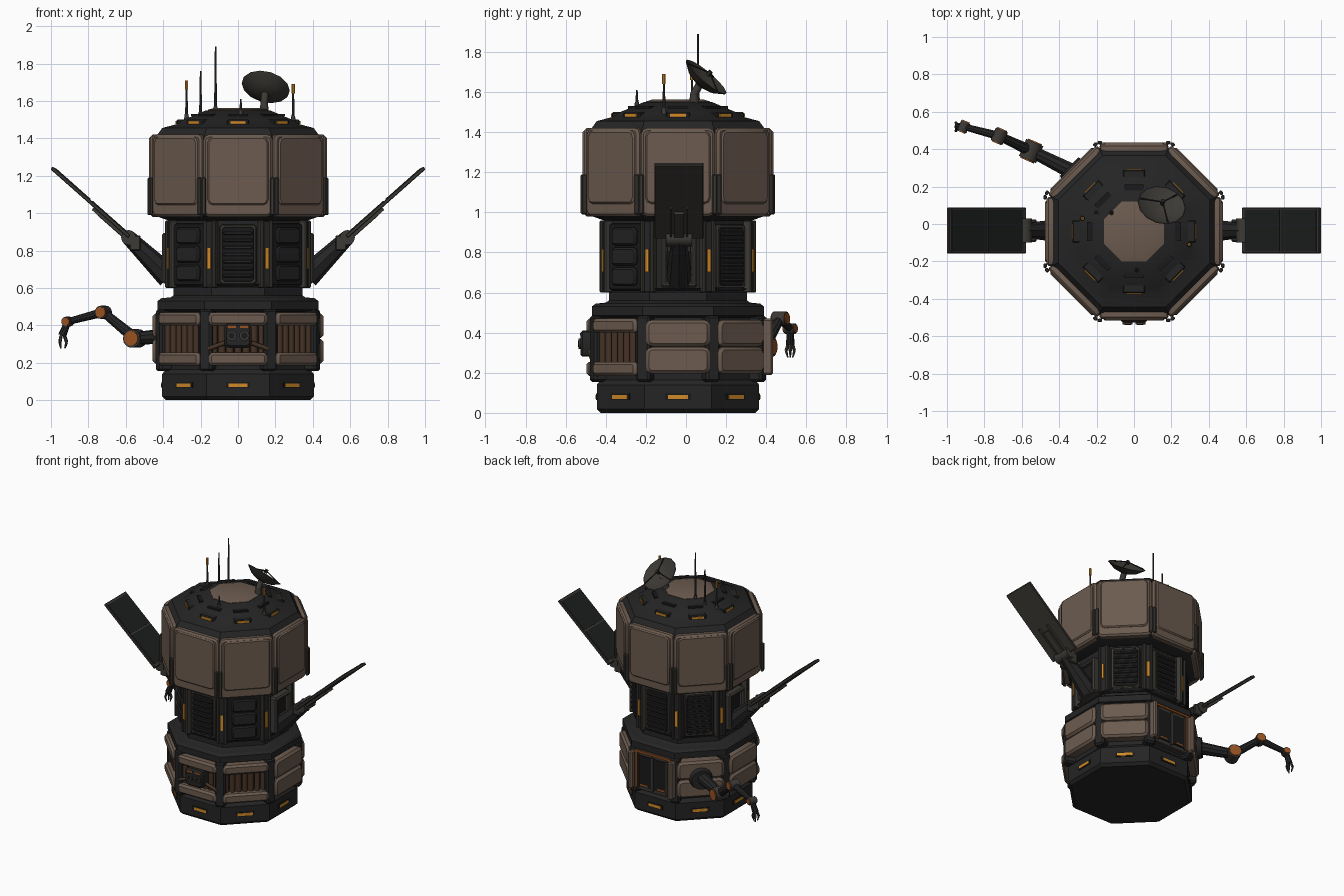
import bpy, bmesh
from math import radians, cos, sin, pi
from mathutils import Matrix, Vector

cube = bpy.data.objects.get("Cube")
if cube:
    bpy.data.objects.remove(cube)


def material(name, *rgb):
    m = bpy.data.materials.new(name)
    m.use_nodes = True
    m.diffuse_color = (*rgb, 1)
    m.node_tree.nodes["Principled BSDF"].inputs["Base Color"].default_value = (*rgb, 1)
    return m


BEIGE = material("beige_plating", 0.15, 0.105, 0.078)
DARK = material("dark_hull", 0.018, 0.018, 0.018)
BLACK = material("black_recess", 0.01, 0.01, 0.01)
METAL = material("grey_metal", 0.045, 0.041, 0.035)
ORANGE = material("orange_light", 0.65, 0.26, 0.02)
RUST = material("burnt_orange", 0.32, 0.085, 0.015)
BROWN = material("brown_tube", 0.06, 0.032, 0.018)
SOLAR = material("solar_cell", 0.012, 0.014, 0.014)

I = Matrix.Identity(4)
AXIS = Matrix.Translation((0, -0.04, 0))
parts = {}


def add(name, mat, bm, M):
    """Merge a primitive into the named part."""
    bm.transform(M)
    bmesh.ops.recalc_face_normals(bm, faces=bm.faces)
    tmp = bpy.data.meshes.new("tmp")
    bm.to_mesh(tmp)
    bm.free()
    parts.setdefault(name, (bmesh.new(), mat))[0].from_mesh(tmp)
    bpy.data.meshes.remove(tmp)


def box(name, mat, loc, size, M=I, bevel=0.006):
    bm = bmesh.new()
    bmesh.ops.create_cube(bm, size=1, matrix=Matrix.Translation(loc) @ Matrix.Diagonal((*size, 1)))
    if bevel:
        bmesh.ops.bevel(bm, geom=bm.edges[:], offset=bevel, segments=1, affect='EDGES')
    add(name, mat, bm, M)


def pad(name, mat, u, out, z, w, h, depth, M, r=0.025, edge=0.01):
    """Plate with rounded corners and a chamfered outer rim."""
    bm = bmesh.new()
    bmesh.ops.create_cube(bm, size=1, matrix=Matrix.Diagonal((w, depth, h, 1)))
    deep = [e for e in bm.edges if abs(e.verts[0].co.y - e.verts[1].co.y) > depth / 2]
    bmesh.ops.bevel(bm, geom=deep, offset=r, segments=2, profile=0.5, affect='EDGES')
    rim = [e for e in bm.edges if all(v.co.y < -depth * 0.49 for v in e.verts)]
    bmesh.ops.bevel(bm, geom=rim, offset=edge, segments=1, affect='EDGES')
    add(name, mat, bm, M @ Matrix.Translation((u, depth / 2 - out, z)))


def rod(name, mat, p0, p1, r0, r1=None, seg=12, M=I):
    p0, p1 = Vector(p0), Vector(p1)
    d = p1 - p0
    bm = bmesh.new()
    bmesh.ops.create_cone(bm, cap_ends=True, segments=seg, radius1=r0,
                          radius2=r0 if r1 is None else r1, depth=d.length)
    R = d.to_track_quat('Z', 'Y').to_matrix().to_4x4()
    add(name, mat, bm, M @ Matrix.Translation((p0 + p1) / 2) @ R)


def lathe(name, mat, profile, seg=8, M=AXIS):
    """Stack of regular rings; radii are measured to the flats."""
    bm = bmesh.new()
    k = 1 / cos(pi / seg)
    rings = [[bm.verts.new((r * k * cos((j + .5) * 2 * pi / seg), r * k * sin((j + .5) * 2 * pi / seg), z))
              for j in range(seg)] for r, z in profile]
    for a, b in zip(rings, rings[1:]):
        for j in range(seg):
            n = (j + 1) % seg
            bm.faces.new((a[j], a[n], b[n], b[j]))
    bm.faces.new(rings[0])
    bm.faces.new(rings[-1])
    add(name, mat, bm, M)


def side(i):
    """Frame of octagon side i (0 front, 2 left, 4 back, 6 right); -y points outward."""
    return AXIS @ Matrix.Rotation(radians(45 * i), 4, 'Z')


# Octagonal hull stages
lathe("base_ring", DARK, [(.385, 0), (.405, .02), (.405, .14), (.385, .165)])
lathe("lower_core", DARK, [(.385, .16), (.385, .49)])
lathe("waist_flange", DARK, [(.40, .475), (.43, .485), (.43, .53), (.41, .545), (.36, .55),
                             (.345, .56), (.345, .6), (.37, .62)])
lathe("middle_core", DARK, [(.355, .6), (.355, .98)])
lathe("upper_core", DARK, [(.37, .96), (.44, .985), (.445, 1.40), (.405, 1.455), (.33, 1.475),
                           (.30, 1.495), (.17, 1.55)])
lathe("roof_cap", BEIGE, [(.16, 1.54), (.16, 1.553), (.13, 1.562)])

for i in range(8):
    S, C = side(i), side(i + .5)
    # Base lamps
    box("base_lamp_housing", BLACK, (0, -.405, .08), (.13, .008, .032), S, 0)
    box("base_lamp", ORANGE, (0, -.408, .08), (.1 if i % 2 == 0 else .105, .008, .02), S, 0)
    # Corner posts
    box("lower_corner_post", DARK, (0, -.425, .32), (.075, .08, .33), C, .012)
    for s in (-1, 1):
        box("middle_corner_post", METAL, (s * .026, -.385, .78), (.02, .05, .36), C)
    box("middle_corner_core", DARK, (0, -.375, .78), (.05, .05, .35), C, 0)
    box("corner_lamp", ORANGE, (0, -.402, .76), (.018, .012, .115), C, 0)
    # Upper armour, corner clips and roof lamps
    pad("upper_armour", BEIGE, 0, .468, 1.2, .37, .44, .05, S, .03, .012)
    pad("upper_armour", BEIGE, 0, .477, 1.225, .325, .365, .02, S, .03, .008)
    for s in (-1, 1):
        box("corner_clip", METAL, (s * .183, -.475, 1.09), (.025, .02, .2), S)
    box("roof_lamp_housing", DARK, (0, -.305, 1.485), (.12, .05, .03), S)
    box("roof_lamp", ORANGE, (0, -.331, 1.484), (.08, .008, .016), S, 0)
    box("roof_seam", BLACK, (0, -.235, 1.525), (.1, .03, .012), S, 0)

    # Middle stage inserts: louvres, cushions or nothing behind the wing mounts
    if i in (0, 3, 4, 5):
        pad("vent_frame", METAL, 0, .378, .78, .2, .32, .03, S, .02, .006)
        pad("vent_recess", BLACK, 0, .381, .78, .17, .29, .01, S, .015, .002)
        for k in range(7):
            box("vent_slat", DARK, (0, -.382, .665 + k * .038), (.155, .016, .018), S, .004)
    elif i in (1, 7):
        pad("cushion_frame", BLACK, 0, .37, .78, .24, .33, .02, S, .02, .004)
        for k in range(3):
            pad("equipment_cushion", DARK, 0, .388, .68 + k * .1, .17, .088, .03, S, .02, .008)

    # Lower stage inserts
    if i in (0, 1, 7):
        for z in (.22, .435):
            pad("lower_padding", BEIGE, 0, .457, z, .31, .07, .09, S, .02, .014)
        for k in range(7):
            u = (k - 3) * .043
            rod("tank_tube", BROWN, (u, -.4, .24), (u, -.4, .42), .02, M=S)
    elif i != 4:
        for z in (.262, .398):
            pad("lower_padding", BEIGE, 0, .457, z, .32, .132, .09, S, .03, .015)

# Rear airlock window
S = side(4)
box("window_frame", METAL, (0, -.405, .33), (.3, .05, .3), S)
for s in (-1, 1):
    box("window_pane", BLACK, (s * .062, -.432, .325), (.105, .008, .23), S, 0)
    box("window_side_bar", BEIGE, (s * .165, -.44, .33), (.035, .07, .28), S, .01)
    box("window_bracket", RUST, (s * .135, -.433, .33), (.012, .01, .26), S, 0)
    box("window_sill_mark", RUST, (s * .07, -.437, .225), (.06, .004, .012), S, 0)
    box("window_divider", METAL, (s * .118, -.435, .325), (.01, .012, .25), S, 0)
box("window_divider", METAL, (0, -.435, .325), (.016, .012, .25), S, 0)
box("window_lintel", RUST, (0, -.433, .468), (.3, .015, .014), S, 0)

# Front sensor head
S = side(0)
pad("sensor_head", DARK, 0, .487, .345, .145, .13, .09, S, .025, .012)
for s in (-1, 1):
    rod("sensor_lens_ring", METAL, (s * .034, -.47, .345), (s * .034, -.497, .345), .027, seg=16, M=S)
    rod("sensor_lens", BLACK, (s * .034, -.48, .345), (s * .034, -.499, .345), .017, seg=16, M=S)
    box("sensor_light", RUST, (s * .034, -.486, .392), (.045, .006, .012), S, 0)
    rod("sensor_brace", BROWN, (s * .06, -.44, .31), (s * .16, -.43, .275), .012, M=S)

# Solar wings, one per side
for turn in (0, 180):
    W = Matrix.Translation((0, -.035, 0)) @ Matrix.Rotation(radians(turn), 4, 'Z')
    for s in (-1, 1):
        box("wing_mount", METAL, (.375, s * .075, .76), (.06, .03, .27), W, .01)
        box("wing_yoke", METAL, (.55, s * .05, .84), (.06, .02, .08), W)
    box("wing_mount", METAL, (.375, 0, .88), (.06, .17, .03), W, .01)
    box("wing_mount", METAL, (.375, 0, .64), (.06, .17, .03), W, .01)
    box("wing_mount_recess", BLACK, (.36, 0, .76), (.03, .13, .24), W, 0)
    rod("wing_strut", DARK, (.37, 0, .66), (.585, 0, .87), .065, .04, 8, W)
    rod("wing_hinge", METAL, (.585, -.065, .87), (.585, .065, .87), .04, seg=12, M=W)
    P = W @ Matrix.Translation((.585, 0, .878)) @ Matrix.Rotation(radians(-41.5), 4, 'Y')
    box("wing_panel", METAL, (.272, 0, 0), (.555, .245, .02), P, .004)
    for x in (.145, .407):
        box("wing_cells", SOLAR, (x, 0, .011), (.25, .225, .006), P, 0)
    for s in (-1, 1):
        box("wing_rail", METAL, (.12, s * .04, -.017), (.24, .012, .018), P, 0)
    box("wing_rail", DARK, (.1, 0, -.018), (.2, .05, .02), P, 0)

# Robot arm on the rear right side
S = side(5)
rod("arm_socket", DARK, (0, -.44, .34), (0, -.49, .34), .085, .07, 16, S)
joints = [Vector(p) for p in ((-.31, .27, .35), (-.55, .39, .33), (-.72, .47, .47), (-.91, .52, .42))]
axle = Vector((.4, .92, 0)).normalized()
widths = (.045, .032, .024)
for a, b, r in zip(joints, joints[1:], widths):
    rod("arm_segment", DARK, a, b, r, r * .75, 10)
    j = r * 1.1
    rod("arm_joint", METAL, b - axle * j, b + axle * j, j, seg=16)
    for s in (-1, 1):
        rod("arm_joint_cap", RUST, b + axle * j * s, b + axle * (j + .006) * s, j * .8, seg=16)
wrist = Vector((-.94, .52, .345))
rod("arm_segment", METAL, joints[3], wrist, .018, .022, 10)
for k in range(3):
    out = Vector((cos(k * 2 * pi / 3), sin(k * 2 * pi / 3), 0)) * .024
    knee = wrist + out + Vector((0, 0, -.035))
    rod("gripper_finger", METAL, wrist + out * .5, knee, .009, seg=6)
    rod("gripper_finger", METAL, knee, wrist + out * .6 + Vector((0, 0, -.068)), .008, .004, 6)

# Dish antenna
rod("dish_post", METAL, (.14, .04, 1.5), (.14, .04, 1.6), .03, .018)
rod("dish_post", METAL, (.14, .04, 1.59), (.145, .075, 1.65), .02)
normal = Vector((.2, .63, .75))
D = Matrix.Translation((.14, .075, 1.645)) @ normal.to_track_quat('Z', 'Y').to_matrix().to_4x4()
lathe("dish", METAL, [(.03, -.012), (.08, .004), (.128, .04), (.124, .042), (.075, .014), (.02, .004)], 14, D)
for k in range(3):
    t = k * 2 * pi / 3
    rod("dish_feed", DARK, (.12 * cos(t), .12 * sin(t), .04), (0, 0, .068), .004, seg=6, M=D)
rod("dish_feed", DARK, (0, 0, .05), (0, 0, .078), .012, M=D)

# Whip antennas
for x, y, z, top, lit in ((-.275, .03, 1.47, 1.71, 1), (-.2, .06, 1.48, 1.76, 0), (-.12, .06, 1.51, 1.89, 0),
                          (.015, -.245, 1.49, 1.61, 0), (.295, -.11, 1.46, 1.69, 1)):
    rod("antenna_base", METAL, (x, y, z), (x, y, z + .06), .018, .01)
    rod("antenna_whip", METAL, (x, y, z + .05), (x, y, top), .008, .004, 8)
    if lit:
        rod("antenna_beacon", ORANGE, (x, y, top - .05), (x, y, top), .009, seg=8)

# Turn the collected parts into objects
bpy.ops.object.select_all(action='DESELECT')
for name, (bm, mat) in parts.items():
    mesh = bpy.data.meshes.new(name)
    bm.to_mesh(mesh)
    bm.free()
    mesh.materials.append(mat)
    ob = bpy.data.objects.new(name, mesh)
    bpy.context.collection.objects.link(ob)
    ob.select_set(True)
    bpy.context.view_layer.objects.active = ob
bpy.ops.object.shade_smooth_by_angle(angle=radians(31))
